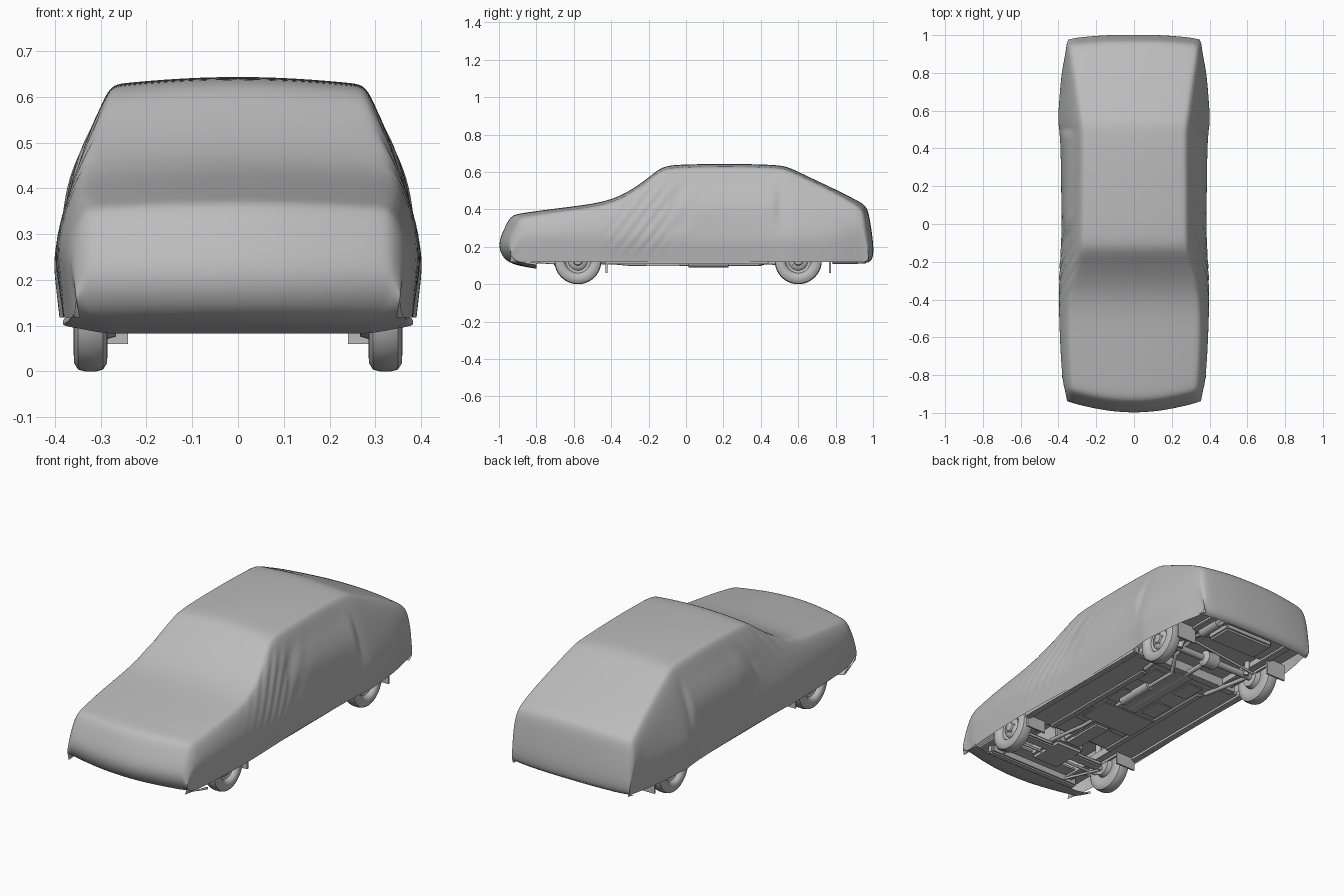
import bpy, bmesh, math
from mathutils import Vector

cube = bpy.data.objects.get("Cube")
if cube:
    bpy.data.objects.remove(cube, do_unlink=True)

grey = (0.5, 0.5, 0.5, 1)
material = bpy.data.materials.new("plain_grey")
material.use_nodes = True
material.diffuse_color = grey
material.node_tree.nodes["Principled BSDF"].inputs["Base Color"].default_value = grey


def make(name, mesh_data, smooth_angle=40):
    bmesh.ops.recalc_face_normals(mesh_data, faces=mesh_data.faces)
    mesh = bpy.data.meshes.new(name)
    mesh_data.to_mesh(mesh)
    mesh_data.free()
    part = bpy.data.objects.new(name, mesh)
    bpy.context.collection.objects.link(part)
    mesh.materials.append(material)
    bpy.ops.object.select_all(action='DESELECT')
    part.select_set(True)
    bpy.context.view_layer.objects.active = part
    bpy.ops.object.shade_smooth_by_angle(angle=math.radians(smooth_angle))
    return part


def box(name, xs, ys, zs, bevel=0.0):
    # each range is a pair of ends
    mesh_data = bmesh.new()
    bmesh.ops.create_cube(mesh_data, size=1)
    low, high = (Vector(corner) for corner in zip(xs, ys, zs))
    for vert in mesh_data.verts:
        vert.co = (low + high) / 2 + vert.co * (high - low)
    if bevel:
        bmesh.ops.bevel(mesh_data, geom=mesh_data.edges[:], offset=bevel,
                        segments=2, affect='EDGES')
    return make(name, mesh_data)


def wide_box(name, half_width, ys, zs, bevel=0.0):
    return box(name, (-half_width, half_width), ys, zs, bevel)


def pipe(name, points, radius):
    mesh_data = bmesh.new()
    for start, end in zip(points, points[1:]):
        start, end = Vector(start), Vector(end)
        along = end - start
        matrix = along.to_track_quat('Z', 'Y').to_matrix().to_4x4()
        matrix.translation = (start + end) / 2
        bmesh.ops.create_cone(mesh_data, cap_ends=True, segments=12, radius1=radius,
                              radius2=radius, depth=along.length + radius / 2, matrix=matrix)
    return make(name, mesh_data)


def lathe(name, profile, centre, side, count=40):
    # spin (x, radius) points around a sideways axis
    mesh_data = bmesh.new()
    angles = [math.tau * i / count for i in range(count)]
    rings = [[mesh_data.verts.new(Vector(centre) + Vector(
        (side * x, radius * math.cos(a), radius * math.sin(a)))) for a in angles]
        for x, radius in profile]
    for ring, following in zip(rings, rings[1:]):
        for i in range(count):
            mesh_data.faces.new((ring[i - 1], ring[i], following[i], following[i - 1]))
    mesh_data.faces.new(rings[0])
    mesh_data.faces.new(rings[-1])
    return make(name, mesh_data)


def clamp(value):
    return max(0, min(1, value))


def read(curve, y):
    # straight-line reading of a (y, value) curve
    for (y0, v0), (y1, v1) in zip(curve, curve[1:]):
        if y <= y1:
            return v0 + (v1 - v0) * clamp((y - y0) / (y1 - y0))
    return curve[-1][1]


# fabric cover: centre line from front lip over the roof to the rear hem
CENTRE_LINE = [(-.8, .083), (-.94, .105), (-.99, .15), (-1.01, .22), (-.97, .31), (-.94, .37),
               (-.88, .382), (-.65, .412), (-.45, .436), (-.32, .485), (-.2, .57), (-.13, .632),
               (-.04, .642), (.25, .646), (.47, .64), (.54, .632), (.62, .592), (.8, .508),
               (.93, .442), (.97, .415), (.985, .34), (1.005, .2), (1, .13), (.97, .115)]
TOP_EDGE = [(-1, .33), (-.65, .35), (-.38, .352), (-.13, .287), (.5, .282), (.93, .34), (1, .335)]
BELT = [(-1, .355), (-.88, .38), (-.5, .4), (0, .385), (.47, .393), (.54, .408), (.8, .388), (1, .35)]
HEM = .118


def half_section(y, top):
    edge_x, belt_x = read(TOP_EDGE, y), read(BELT, y)
    if top < HEM:
        edge_x *= .85
    hem_x = belt_x - .015 * clamp(top / .3)
    drop = min(.02, max(0, (top - .2) / 10))
    edge = top - drop
    belt = min(.25, (HEM + edge) / 2)
    yield edge_x * .45, top - drop / 5
    yield edge_x * .9, edge + drop / 4
    for t in (0, .35, .72):
        bulge = .012 * math.sin(math.pi * t) * (top > .25)
        yield edge_x + (belt_x - edge_x) * t + bulge, edge + (belt - edge) * t
    yield belt_x, belt
    yield (belt_x + hem_x) / 2, (belt + HEM) / 2
    yield hem_x, HEM


mesh_data = bmesh.new()
rows = []
for y, top in CENTRE_LINE:
    half = list(half_section(y, top))
    section = [(-x, z) for x, z in reversed(half)] + [(0, top)] + half
    front = clamp((-.8 - y) * 8) * .055
    rear = (y > .9) * .03
    rows.append([mesh_data.verts.new((x, y + front * (x / .33) ** 2 - rear * (x / .36) ** 4, z))
                 for x, z in section])
for row, following in zip(rows, rows[1:]):
    for i in range(1, len(row)):
        mesh_data.faces.new((row[i - 1], row[i], following[i], following[i - 1]))
cover = make("car_cover", mesh_data, 50)
smoothing = cover.modifiers.new("smoothing", 'SUBSURF')
smoothing.levels = smoothing.render_levels = 3
bpy.ops.object.modifier_apply(modifier=smoothing.name)

# pulled folds and hollows in the cloth on both sides
for vert in cover.data.vertices:
    x, y, z = vert.co
    flank = clamp((abs(x) - .27) * 25) * clamp((.6 - z) * 10)
    near_pillar = math.exp(-((y + .4 - z / 2) * 5) ** 2) * clamp((z - .14) * 10)
    fold = .006 * math.sin(48 * y + 36 * (.4 - z)) * near_pillar
    hollow = .014 * math.exp(-((z - .42) * 10) ** 2) * clamp((y + .1) * 7) * clamp((.5 - y) * 30)
    vert.co.x += math.copysign(flank * (fold - hollow), x)
bpy.ops.object.shade_smooth_by_angle(angle=math.radians(50))

# wheels with dished steel rims
TYRE = [(-.03, .066), (-.037, .085), (-.036, .108), (-.027, .122), (-.012, .126), (.012, .126),
        (.027, .122), (.036, .108), (.037, .085), (.028, .071), (.012, .066),
        (.008, .052), (.018, .042), (.02, .026), (.026, .022), (.028, .012)]
SIDES = (("left", 1), ("right", -1))
AXLE = .126
for end, wheel_y in (("front", -.578), ("rear", .6)):
    for word, side in SIDES:
        centre = Vector((side * .322, wheel_y, AXLE))
        lathe(f"{end}_{word}_wheel", TYRE, centre, side)
        lathe(f"{end}_{word}_brake_drum", [(-.055, .05), (-.02, .06)], centre, side, 24)
        for k in range(5):
            angle = math.tau * k / 5
            offset = Vector((side * .014, .032 * math.cos(angle), .032 * math.sin(angle)))
            lathe(f"{end}_{word}_wheel_nut_{k + 1}", [(0, .006), (.008, .005)],
                  centre + offset, side, 6)

# floor panels and the masses under them
wide_box("main_floor", .355, (-.43, .42), (.125, .14))
wide_box("rear_floor", .27, (.42, .76), (.17, .18))
wide_box("boot_floor", .33, (.74, .95), (.15, .16))
wide_box("engine_bay_panel", .26, (-.72, -.43), (.23, .24))
wide_box("front_valance", .31, (-.9, -.72), (.14, .15))
wide_box("bulkhead", .27, (-.44, -.43), (.13, .24))
wide_box("floor_tunnel", .05, (-.43, .42), (.115, .13), .005)
wide_box("fuel_tank", .15, (.77, .92), (.115, .155), .01)
wide_box("engine_sump", .09, (-.72, -.5), (.1, .23), .015)
wide_box("gearbox", .055, (-.5, -.24), (.105, .18), .015)
wide_box("gearbox_crossmember", .16, (-.22, -.03), (.097, .107), .003)
wide_box("rear_crossmember", .3, (.4, .44), (.12, .17))
wide_box("front_crossmember", .25, (-.61, -.55), (.1, .13), .008)
wide_box("radiator_support", .28, (-.83, -.79), (.1, .15), .008)

# mirrored rails, flaps and suspension
for word, side in SIDES:
    def side_box(name, inner, outer, ys, zs, bevel=0.0):
        box(f"{word}_{name}", sorted((side * inner, side * outer)), ys, zs, bevel)

    def side_pipe(name, points, radius):
        pipe(f"{word}_{name}", [(side * x, y, z) for x, y, z in points], radius)

    side_box("sill", .335, .368, (-.43, .44), (.108, .15), .005)
    side_box("floor_rail", .17, .2, (-.43, .3), (.113, .128), .003)
    side_box("front_chassis_rail", .21, .25, (-.88, -.4), (.125, .17), .004)
    side_box("rear_chassis_rail", .22, .26, (.42, .94), (.135, .175), .004)
    for k in range(3):
        start = k / 4 - .28
        side_box(f"floor_rib_{k + 1}", .07, .16, (start, start + .14), (.119, .127), .003)
    side_box("front_inner_arch", .265, .275, (-.72, -.43), (.13, .32))
    side_box("rear_inner_arch", .265, .275, (.45, .75), (.13, .32))
    side_box("front_mud_flap", .24, .355, (-.43, -.42), (.06, .14))
    side_box("rear_mud_flap", .24, .355, (.765, .775), (.06, .15))
    side_pipe("control_arm", [(.12, -.58, .12), (.29, -.58, .105)], .012)
    side_pipe("strut_rod", [(.27, -.58, .105), (.2, -.8, .12)], .007)
    side_pipe("front_damper", [(.25, -.58, .12), (.24, -.57, .3)], .016)
    side_pipe("trailing_arm", [(.2, .33, .12), (.24, .6, .11)], .011)
    side_pipe("rear_damper", [(.22, .63, .11), (.2, .68, .28)], .014)

# axle, drive line and exhaust
pipe("rear_axle", [(-.3, .6, AXLE), (.3, .6, AXLE)], .018)
lathe("differential", [(-.05, .02), (-.035, .042), (.035, .042), (.05, .02)], (0, .6, AXLE), 1, 20)
pipe("drive_shaft", [(0, -.24, AXLE), (0, .57, AXLE)], .013)
pipe("panhard_rod", [(-.24, .66, .11), (.22, .68, .15)], .007)
pipe("steering_rod", [(-.29, -.65, .115), (.29, -.65, .115)], .007)
pipe("exhaust_pipe", [(.09, -.55, .13), (.085, -.3, .108), (.085, .4, .108), (.14, .5, .15),
                      (.16, .68, .17), (.2, .8, .125), (.2, .96, .12)], .01)
pipe("centre_silencer", [(.085, .02, .114), (.085, .22, .114)], .024)
pipe("rear_silencer", [(.2, .79, .135), (.2, .91, .135)], .028)
